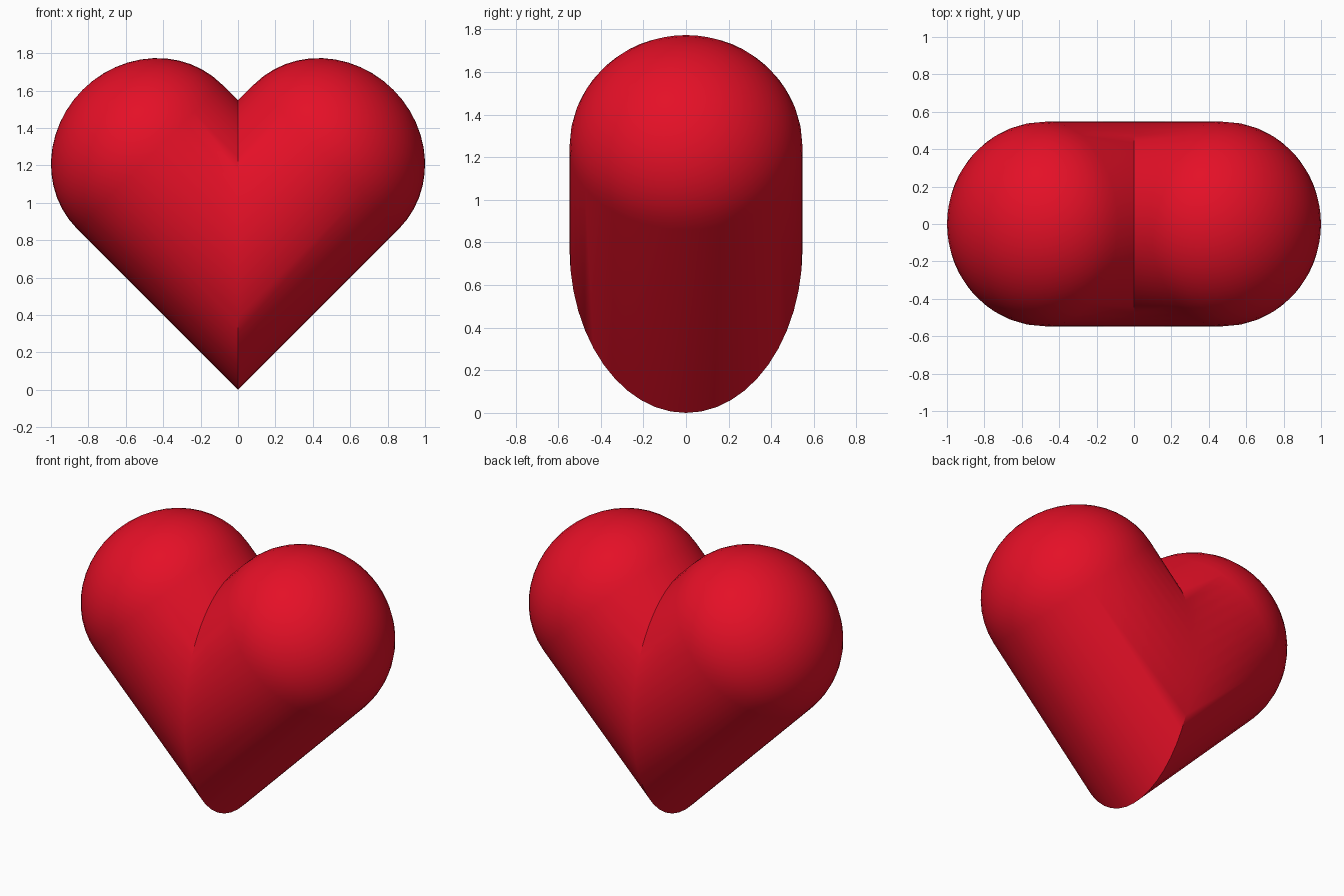
import bpy, bmesh, math
from mathutils import Vector

if "Cube" in bpy.data.objects:
    bpy.data.objects.remove(bpy.data.objects["Cube"])

R = 0.547          # radius of each tilted lobe
H = 0.505          # dome height, slightly flatter than a sphere
SEG, RINGS = 48, 12

red = bpy.data.materials.new("heart_red")
red.diffuse_color = (0.78, 0.005, 0.02, 1.0)
red.use_nodes = True
red.node_tree.nodes["Principled BSDF"].inputs["Base Color"].default_value = red.diffuse_color

# Lobe frame: axis leans 45 degrees outwards, lower edge passes through the origin
ext = math.sqrt((R * R + H * H) / 2)
cx = 1.0 - ext
centre = Vector((cx, 0, cx + R * math.sqrt(2)))
axis = Vector((1, 0, 1)).normalized()
side = Vector((-1, 0, 1)).normalized()
depth = Vector((0, 1, 0))

# Profile: long straight tube, then elliptical dome
profile = [(-3.0, R)]
for i in range(RINGS):
    a = math.pi / 2 * i / RINGS
    profile.append((H * math.sin(a), R * math.cos(a)))

bm = bmesh.new()
loops = []
for u, r in profile:
    ring = []
    for k in range(SEG):
        t = 2 * math.pi * k / SEG
        ring.append(bm.verts.new(centre + axis * u + side * (r * math.cos(t)) + depth * (r * math.sin(t))))
    loops.append(ring)
for a, b in zip(loops, loops[1:]):
    for k in range(SEG):
        n = (k + 1) % SEG
        bm.faces.new((a[k], a[n], b[n], b[k]))
pole = bm.verts.new(centre + axis * H)
for k in range(SEG):
    bm.faces.new((loops[-1][k], loops[-1][(k + 1) % SEG], pole))

# Mitre the lobe at the centre plane
bmesh.ops.bisect_plane(bm, geom=bm.verts[:] + bm.edges[:] + bm.faces[:], dist=1e-5,
                       plane_co=(0, 0, 0), plane_no=(1, 0, 0), clear_inner=True)

# Mirror to form the second lobe and weld the seam
dup = bmesh.ops.mirror(bm, geom=bm.verts[:] + bm.edges[:] + bm.faces[:], axis='X', merge_dist=1e-4)
bmesh.ops.remove_doubles(bm, verts=bm.verts[:], dist=1e-4)
bmesh.ops.recalc_face_normals(bm, faces=bm.faces[:])

mesh = bpy.data.meshes.new("heart")
bm.to_mesh(mesh)
bm.free()
mesh.materials.append(red)
heart = bpy.data.objects.new("heart", mesh)
bpy.context.collection.objects.link(heart)

# Smooth shading, keeping the notch and bottom ridge crisp
bpy.context.view_layer.objects.active = heart
heart.select_set(True)
bpy.ops.object.shade_smooth_by_angle(angle=math.radians(40))
